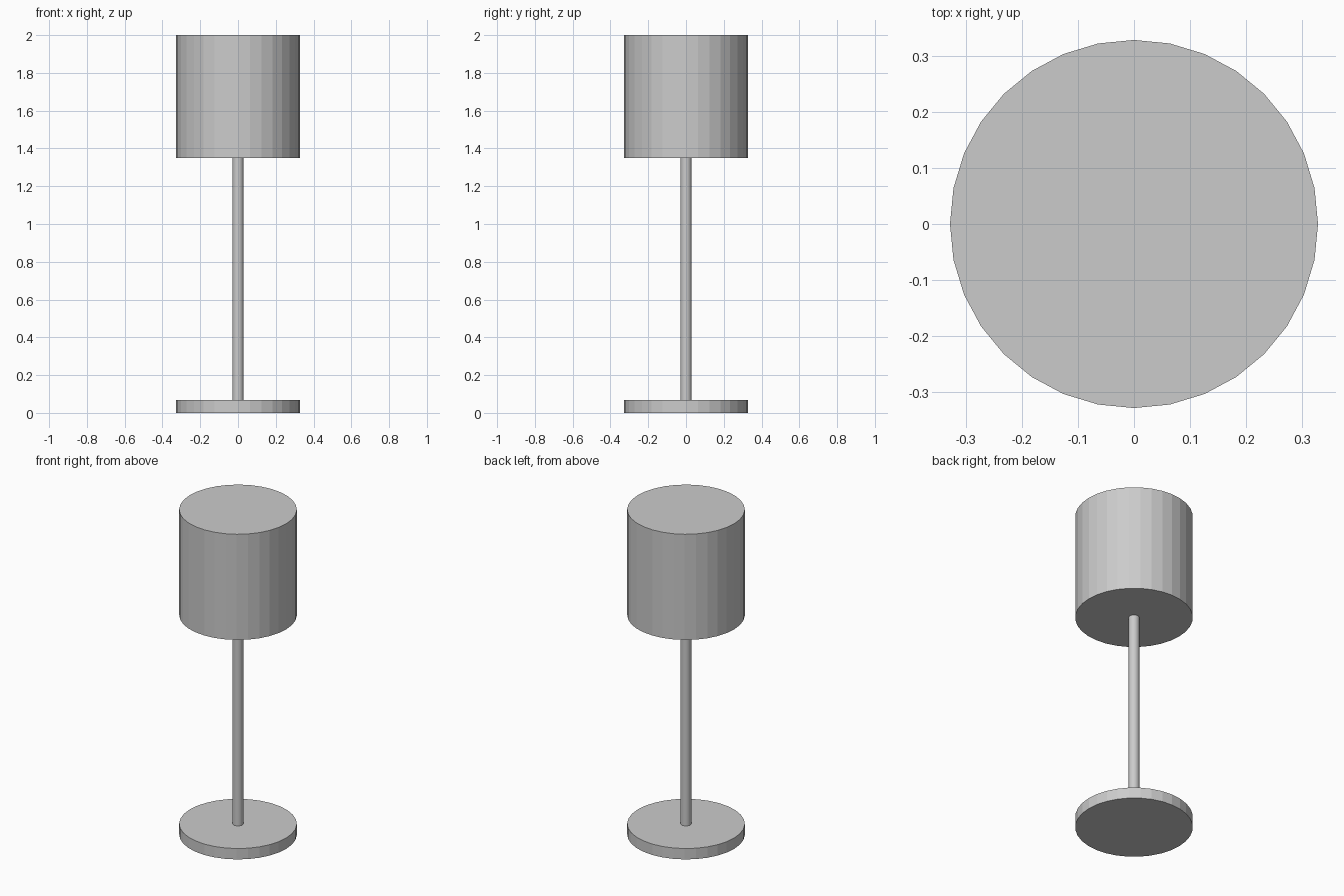
import bpy

if "Cube" in bpy.data.objects:
    bpy.data.objects.remove(bpy.data.objects["Cube"])


def cylinder(name, radius, z0, z1):
    """Upright flat-shaded 32-sided cylinder between two heights."""
    bpy.ops.mesh.primitive_cylinder_add(
        vertices=32, radius=radius, depth=z1 - z0, location=(0, 0, (z0 + z1) / 2))
    bpy.context.object.name = name


# Round foot, thin pole and closed drum shade
cylinder("base", 0.328, 0.0, 0.067)
cylinder("pole", 0.03, 0.067, 1.35)
cylinder("shade", 0.328, 1.35, 2.0)
